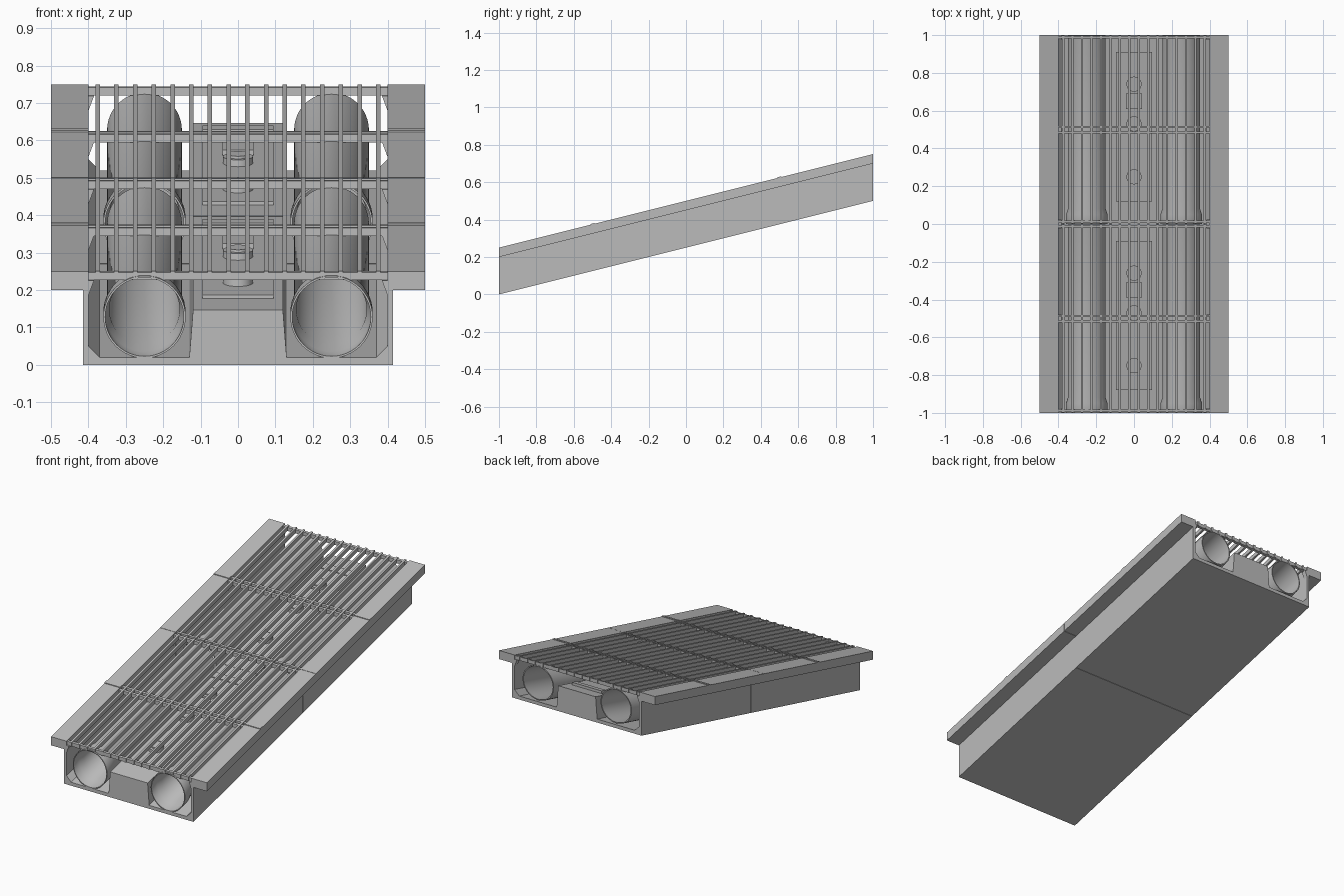
import bpy, bmesh, math

if "Cube" in bpy.data.objects:
    bpy.data.objects.remove(bpy.data.objects["Cube"], do_unlink=True)

SLOPE = 0.25

grey = bpy.data.materials.new("concrete grey")
grey.use_nodes = True
COLOUR = (0.5, 0.5, 0.5, 1)
grey.diffuse_color = COLOUR
grey.node_tree.nodes["Principled BSDF"].inputs["Base Color"].default_value = COLOUR


def finish(name, bm, smooth=False):
    """Shear the level geometry onto the slope and make an object of it."""
    for v in bm.verts:
        v.co.z += SLOPE * (v.co.y + 1)
    bmesh.ops.recalc_face_normals(bm, faces=bm.faces[:])
    mesh = bpy.data.meshes.new(name)
    bm.to_mesh(mesh)
    bm.free()
    mesh.materials.append(grey)
    obj = bpy.data.objects.new(name, mesh)
    bpy.context.collection.objects.link(obj)
    if smooth:
        bpy.ops.object.select_all(action='DESELECT')
        obj.select_set(True)
        bpy.context.view_layer.objects.active = obj
        bpy.ops.object.shade_smooth_by_angle(angle=math.radians(35))
    return obj


def prism(bm, profile, y0, y1):
    """Extrude an (x, z) profile along y."""
    face = bm.faces.new([bm.verts.new((x, y0, z)) for x, z in profile])
    new = bmesh.ops.extrude_face_region(bm, geom=[face], use_keep_orig=True)["geom"]
    moved = [g for g in new if isinstance(g, bmesh.types.BMVert)]
    bmesh.ops.translate(bm, verts=moved, vec=(0, y1 - y0, 0))


def box(bm, x0, x1, y0, y1, z0, z1):
    prism(bm, [(x0, z0), (x1, z0), (x1, z1), (x0, z1)], y0, y1)


def disc(bm, y, radius, z0, z1):
    """Upright cylinder on the centre line."""
    made = bmesh.ops.create_cone(bm, cap_ends=True, segments=32, radius1=radius,
                                 radius2=radius, depth=z1 - z0)
    bmesh.ops.translate(bm, verts=made["verts"], vec=(0, y, (z0 + z1) / 2))


def pipe(name, x, y0):
    """Hollow pipe with a flared mouth, as closed rings of (y, radius)."""
    rings = [(0, .105), (0, .11), (.05, .11), (.08, .1), (.998, .1),
             (.998, .094), (.08, .094), (.05, .105)]
    count = 48
    bm = bmesh.new()
    loops = []
    for dy, r in rings:
        angles = [math.tau * i / count for i in range(count)]
        loops.append([bm.verts.new((x + r * math.cos(a), y0 + dy, .128 + r * math.sin(a)))
                      for a in angles])
    for k, a in enumerate(loops):
        b = loops[(k + 1) % len(loops)]
        for i in range(count):
            j = (i + 1) % count
            bm.faces.new((a[i], a[j], b[j], b[i]))
    finish(name, bm, True)


# Trough with side flanges, chamfered floor and raised centre block
half = [(.415, 0), (.415, .2), (.5, .2), (.5, .25), (.4, .25),
        (.4, .05), (.37, .02), (.13, .02), (.12, .147)]
trough_profile = half + [(-x, z) for x, z in reversed(half)]

for label, y0 in (("front", -1), ("back", 0)):
    bm = bmesh.new()
    prism(bm, trough_profile, y0 + (.001 if y0 == 0 else 0), y0 + (.999 if y0 else 1))
    finish(label + "_trough", bm)

    # Two pipes in the side channels
    for side, x in (("left", .25), ("right", -.25)):
        pipe(f"{label}_{side}_pipe", x, y0)

    # Cover plate and fittings on the centre block
    bm = bmesh.new()
    box(bm, -.095, .095, y0 + .12, y0 + .87, .145, .157)
    box(bm, -.095, .095, y0 + .87, y0 + .91, .145, .162)
    finish(label + "_cover_plate", bm)
    bm = bmesh.new()
    for dy in (.25, .53, .74):
        disc(bm, y0 + dy, .04, .15, .175)
        disc(bm, y0 + dy, .028, .17, .182)
    box(bm, -.042, .042, y0 + .61, y0 + .69, .15, .172)
    finish(label + "_fittings", bm, True)

    # Long grate bars
    bm = bmesh.new()
    for i in range(16):
        x = -.375 + .05 * i
        box(bm, x - .006, x + .006, y0 + .002, y0 + .998, .226, .25)
    finish(label + "_grate_bars", bm)

    # Cross rails of the grate
    bm = bmesh.new()
    for dy in (.012, .485, .513, .988):
        box(bm, -.4, .4, y0 + dy - .006, y0 + dy + .006, .225, .246)
    finish(label + "_cross_rails", bm)

    # Corner brackets below the rails, and raised strips over the flanges
    brackets, strips = bmesh.new(), bmesh.new()
    for s in (1, -1):
        for a, b in ((0, .025), (.48, .52), (.975, 1)):
            prism(brackets, [(s * .4, .185), (s * .385, .225), (s * .4, .225)], y0 + a, y0 + b)
        prism(strips, [(s * .4, .248), (s * .5, .248), (s * .5, .254), (s * .4, .254)],
              y0 + .49, y0 + .51)
    finish(label + "_brackets", brackets)
    finish(label + "_flange_strips", strips)
